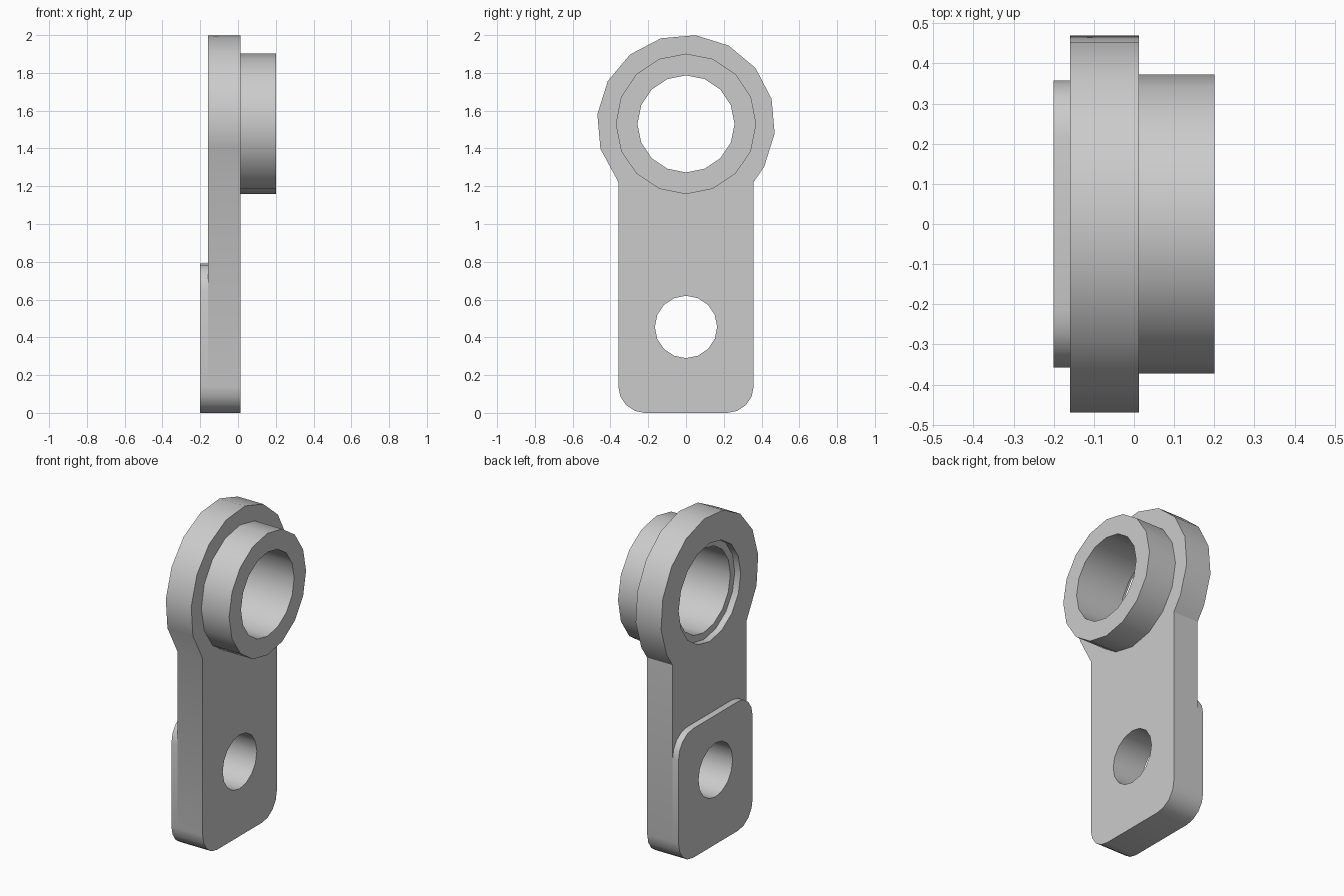
import bpy
import bmesh
from math import cos, sin, radians

cube = bpy.data.objects.get("Cube")
if cube:
    bpy.data.objects.remove(cube, do_unlink=True)

GREY = (0.6, 0.6, 0.6, 1)
metal = bpy.data.materials.new("light_grey")
metal.use_nodes = True
metal.diffuse_color = GREY
metal.node_tree.nodes["Principled BSDF"].inputs["Base Color"].default_value = GREY

HEAD_Z, HOLE_Z = 1.53, 0.455
HALF_W, CORNER, SIDES = 0.358, 0.14, 16


def arc(y, z, r, start, steps, step=360 / SIDES):
    """Points on an arc in the side plane."""
    angles = [radians(start + i * step) for i in range(steps)]
    return [(y + r * cos(a), z + r * sin(a)) for a in angles]


def ring(z, r, start=0):
    return arc(0, z, r, start, SIDES)


def corner(side, z, start):
    return arc(side * (HALF_W - CORNER), z, CORNER, start, 5)


def slab(name, loops, x0, x1):
    """Extrude an outline with holes along x."""
    bm = bmesh.new()
    edges = []
    for loop in loops:
        verts = [bm.verts.new((x0, y, z)) for y, z in loop]
        edges += [bm.edges.new((a, b)) for a, b in zip(verts, verts[1:] + verts[:1])]
    bmesh.ops.triangle_fill(bm, edges=edges, use_beauty=True, normal=(1, 0, 0))
    result = bmesh.ops.extrude_face_region(bm, geom=bm.faces[:], use_keep_orig=True)
    moved = [g for g in result["geom"] if isinstance(g, bmesh.types.BMVert)]
    bmesh.ops.translate(bm, verts=moved, vec=(x1 - x0, 0, 0))
    bmesh.ops.recalc_face_normals(bm, faces=bm.faces[:])
    mesh = bpy.data.meshes.new(name)
    bm.to_mesh(mesh)
    bm.free()
    mesh.materials.append(metal)
    obj = bpy.data.objects.new(name, mesh)
    bpy.context.collection.objects.link(obj)
    bpy.ops.object.select_all(action="DESELECT")
    obj.select_set(True)
    bpy.context.view_layer.objects.active = obj
    bpy.ops.object.shade_smooth_by_angle(angle=radians(30))
    return obj


# Link plate: rounded foot, straight shank and round head
foot = corner(-1, CORNER, 180) + corner(1, CORNER, 270)
head = [(HALF_W, 1.222)] + arc(0, HEAD_Z, 0.472, -28.7, 11) + [(-HALF_W, 1.222)]
slab("link_plate", [foot + head, ring(HEAD_Z, 0.3), ring(HOLE_Z, 0.165)], -0.16, 0.012)

# Thickening pad around the lower hole
pad_top = corner(1, 0.79 - CORNER, 0) + corner(-1, 0.79 - CORNER, 90)
slab("lower_pad", [foot + pad_top, ring(HOLE_Z, 0.165)], -0.2, -0.16)

# Bearing sleeve seated in the head, with a ledge inside the plate bore
slab("bearing_sleeve", [ring(HEAD_Z, 0.372), ring(HEAD_Z, 0.257)], -0.12, 0.2)
